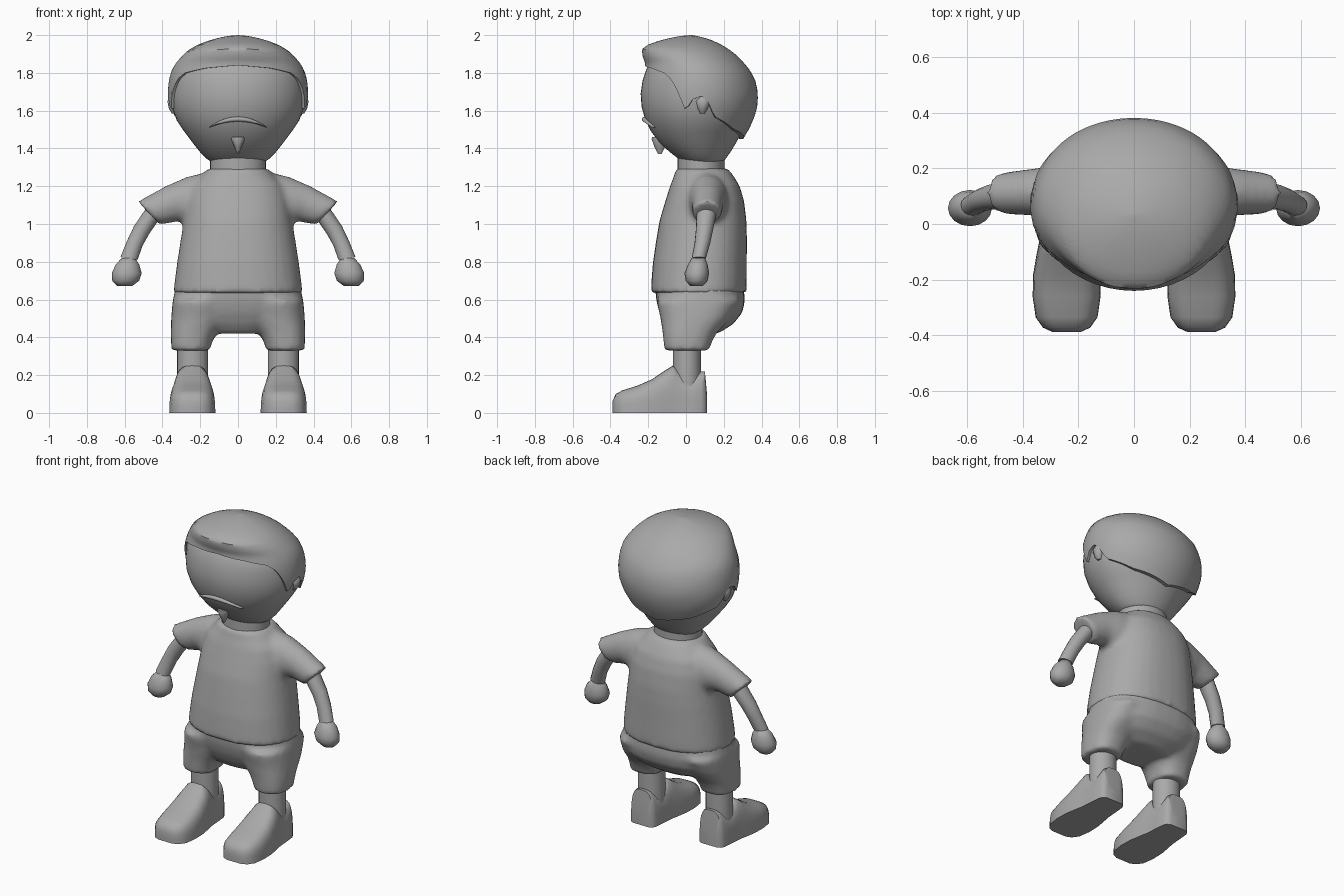
import bpy, bmesh, math
from mathutils import Vector

if "Cube" in bpy.data.objects:
    bpy.data.objects.remove(bpy.data.objects["Cube"], do_unlink=True)

grey = bpy.data.materials.new("plain grey")
grey.use_nodes = True
grey.diffuse_color = (0.4, 0.4, 0.4, 1)
grey.node_tree.nodes["Principled BSDF"].inputs["Base Color"].default_value = grey.diffuse_color


def finish(name, bm, angle=50):
    """Turn a bmesh into a smooth shaded object."""
    bmesh.ops.recalc_face_normals(bm, faces=bm.faces)
    mesh = bpy.data.meshes.new(name)
    bm.to_mesh(mesh)
    bm.free()
    mesh.materials.append(grey)
    obj = bpy.data.objects.new(name, mesh)
    bpy.context.collection.objects.link(obj)
    bpy.ops.object.select_all(action='DESELECT')
    obj.select_set(True)
    bpy.context.view_layer.objects.active = obj
    bpy.ops.object.shade_smooth_by_angle(angle=math.radians(angle))
    return obj


def skin(bm, rings, cap_start=True, cap_end=True):
    """Bridge closed rings of points."""
    loops = [[bm.verts.new(p) for p in ring] for ring in rings]
    n = len(loops[0])
    for a, b in zip(loops, loops[1:]):
        for i in range(n):
            j = (i + 1) % n
            bm.faces.new((a[i], a[j], b[j], b[i]))
    if cap_start:
        bm.faces.new(loops[0])
    if cap_end:
        bm.faces.new(loops[-1])


def power(v, e):
    return math.copysign(abs(v) ** e, v)


def oval(center, u, v, n=32, e=1.0):
    """Superellipse ring spanned by two half axes."""
    c, u, v = Vector(center), Vector(u), Vector(v)
    angles = [math.tau * i / n for i in range(n)]
    return [c + u * power(math.cos(t), e) + v * power(math.sin(t), e) for t in angles]


def slab(xa, za, xb, zb, front, back, side=1, **kw):
    """Ring whose ends in x and z, and front and back in y, are given."""
    return oval((side * (xa + xb) / 2, (front + back) / 2, (za + zb) / 2),
                (side * (xb - xa) / 2, 0, (zb - za) / 2),
                (0, (back - front) / 2, 0), **kw)


def level(z, w, front, back, **kw):
    return slab(-w, z, w, z, front, back, **kw)


def loft(name, rings, angle=50):
    bm = bmesh.new()
    skin(bm, rings)
    return finish(name, bm, angle)


def fuse(name, groups):
    """Blend several lofts into one soft garment."""
    bm = bmesh.new()
    for rings in groups:
        skin(bm, rings)
    obj = finish(name, bm)
    remesh = obj.modifiers.new("blend", 'REMESH')
    remesh.mode = 'VOXEL'
    remesh.voxel_size = 0.016
    remesh.use_smooth_shade = True
    soft = obj.modifiers.new("soften", 'SMOOTH')
    soft.factor = 0.5
    soft.iterations = 6
    return obj


def lookup(table, key):
    """Linear interpolation in a table sorted by its first column."""
    for a, b in zip(table, table[1:]):
        if key <= b[0]:
            f = max(0, (key - a[0]) / (b[0] - a[0]))
            return [p + (q - p) * f for p, q in zip(a[1:], b[1:])]
    return list(table[-1][1:])


# Head: height, half width, front, back
SKULL = [(1.32, .13, 0, .19), (1.345, .165, -.04, .21), (1.38, .2, -.085, .235),
         (1.43, .24, -.14, .265), (1.49, .285, -.185, .3), (1.55, .325, -.215, .335),
         (1.62, .35, -.235, .355), (1.69, .356, -.24, .365), (1.76, .35, -.23, .355),
         (1.82, .335, -.21, .32), (1.88, .28, -.17, .26), (1.94, .17, -.08, .16)]
loft("head", [level(*row, n=48) for row in SKULL])

# Hair cap with a hairline that varies around the head
HAIR = [(1.43, .255, -.15, .29), (1.49, .302, -.195, .328), (1.55, .342, -.225, .357),
        (1.62, .367, -.243, .377), (1.69, .373, -.245, .382), (1.76, .366, -.238, .367),
        (1.81, .353, -.222, .342), (1.85, .33, -.216, .31), (1.89, .297, -.23, .272),
        (1.925, .257, -.234, .228), (1.95, .21, -.2, .187), (1.97, .158, -.143, .145),
        (1.985, .105, -.085, .1), (1.995, .055, -.03, .06), (2.0, .004, .025, .033)]
HAIRLINE = [(0, 1.84), (30, 1.825), (52, 1.8), (62, 1.765), (69, 1.7), (77, 1.6),
            (84, 1.66), (94, 1.68), (101, 1.63), (106, 1.57), (135, 1.5), (180, 1.45)]


def hair_point(degrees, z, scale=1.0):
    w, front, back = lookup(HAIR, z)
    t = math.radians(degrees)
    return Vector((w * math.sin(t) * scale,
                   (front + back) / 2 - (back - front) / 2 * math.cos(t) * scale, z))


def hair_ring(s, scale=1.0):
    ring = []
    for i in range(90):
        deg = i * 4
        bottom = lookup(HAIRLINE, min(deg, 360 - deg))[0]
        ring.append(hair_point(deg, 2 - (2 - bottom) * (1 - s) ** 2, scale))
    return ring


bm = bmesh.new()
skin(bm, [hair_ring(0, 0.9)] + [hair_ring(i / 18) for i in range(19)], cap_start=False)
finish("hair", bm, 45)

# Moustache, following the curve of the face
strip = []
for i in range(17):
    k = i / 8 - 1
    x, z = 0.15 * k, 1.555 - 0.042 * k * k
    w, front, back = lookup(SKULL, z)
    y = (front + back) / 2 - (back - front) / 2 * math.sqrt(1 - (x / w) ** 2)
    strip.append(oval((x, y - 0.004, z), (0, 0, 0.002 + 0.011 * (1 - k * k)),
                      (0, 0.014, 0), n=10))
loft("moustache", strip)

# Chin beard
loft("chin_beard", [level(z, w, f, b, n=12) for z, w, f, b in
                    [(1.37, .004, -.148, -.13), (1.41, .02, -.168, -.11),
                     (1.45, .036, -.182, -.12), (1.46, .035, -.18, -.12)]], 40)

# Neck and collar
loft("neck", [level(z, .148, -.045, .205) for z in (1.22, 1.3, 1.36)])

# Shirt: body plus two short sleeves
body = [level(z, w, f, b, e=0.88) for z, w, f, b in
        [(.635, .342, -.187, .32), (.7, .335, -.183, .322), (.8, .322, -.175, .322),
         (.92, .303, -.157, .323), (1.02, .287, -.14, .32), (1.12, .275, -.11, .308),
         (1.2, .25, -.085, .285), (1.25, .2, -.065, .255), (1.295, .158, -.055, .222)]]
sleeves = [[slab(*row, side=s) for row in
            [(.12, .95, .12, 1.285, -.02, .24), (.24, .98, .27, 1.25, .01, .22),
             (.315, 1.015, .385, 1.2, .03, .2), (.415, .995, .53, 1.12, .035, .185)]]
           for s in (1, -1)]
fuse("shirt", [body] + sleeves)

# Shorts: hips plus two wide legs
hips = [level(z, w, f, b, e=0.85) for z, w, f, b in
        [(.42, .17, -.07, .17), (.47, .28, -.11, .25), (.53, .335, -.14, .298),
         (.59, .345, -.157, .312), (.68, .33, -.165, .305)]]
trouser_legs = [[slab(a, z, b, z, f, k, side=s, e=0.82) for z, a, b, f, k in
                 [(.33, .145, .352, -.113, .125), (.36, .143, .354, -.117, .13),
                  (.42, .115, .356, -.123, .16), (.5, .06, .354, -.135, .235),
                  (.6, .04, .346, -.158, .29)]]
                for s in (1, -1)]
fuse("shorts", [hips] + trouser_legs)

ARM = [(.38, 1.1, .44, 1.16, .06, .16), (.427, 1.01, .492, 1.075, .055, .158),
       (.472, .945, .55, .99, .052, .143), (.505, .885, .588, .91, .045, .128),
       (.532, .81, .622, .825, .03, .105)]
HAND = [(.82, .545, .615, .03, .1), (.785, .523, .648, .01, .115),
        (.74, .51, .668, -.008, .122), (.7, .523, .666, -.002, .115),
        (.672, .56, .64, .022, .09)]
# Shoe: position along y, half width, top height
SHOE = [(-.388, .05, .065), (-.372, .085, .1), (-.335, .111, .12), (-.26, .122, .143),
        (-.18, .12, .178), (-.11, .108, .225), (-.07, .1, .25), (-.05, .097, .235),
        (-.01, .094, .2), (.03, .091, .182), (.08, .086, .22), (.1, .076, .22),
        (.111, .055, .1)]


def shoe_section(side, y, w, top):
    """Flat-bottomed arch across the foot."""
    pts = [(math.pi * i / 18) for i in range(19)]
    return [Vector((side * 0.242 + w * power(math.cos(t), 0.6), y,
                    top * power(math.sin(t), 0.6))) for t in pts]


for side, label in ((1, "left"), (-1, "right")):
    loft(label + "_arm", [slab(*row, side=side, n=16) for row in ARM])
    loft(label + "_hand", [slab(a, z, b, z, f, k, side=side, n=16)
                           for z, a, b, f, k in HAND], 60)
    loft(label + "_leg", [slab(.158, z, .322, z, -.07, .08, side=side, n=24)
                          for z in (.12, .25, .4)])
    loft(label + "_shoe", [shoe_section(side, *row) for row in SHOE], 55)
    # Small flat ear tucked into the hairline notch
    loft(label + "_ear", [slab(.31, z, b, z, f, k, side=side, n=12) for z, b, f, k in
                          [(1.585, .35, .075, .1), (1.61, .366, .06, .115),
                           (1.65, .374, .05, .13), (1.675, .36, .07, .115)]])
